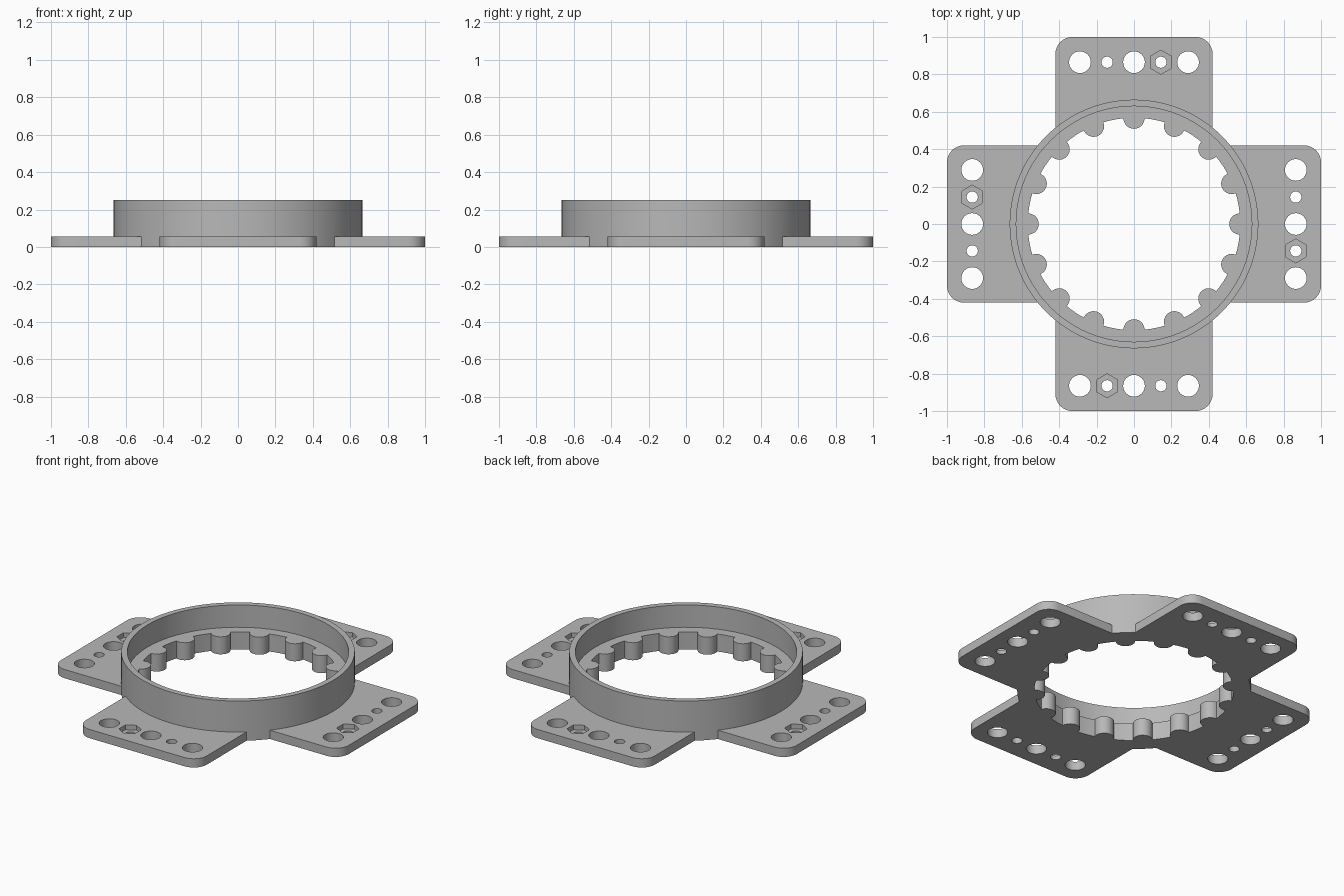
import bpy, bmesh
from math import pi, sin, cos

cube = bpy.data.objects.get("Cube")
if cube:
    bpy.data.objects.remove(cube, do_unlink=True)

PLATE, LEDGE, TOP = 0.055, 0.11, 0.25

grey = bpy.data.materials.new("plain_grey")
grey.use_nodes = True
colour = (0.48, 0.48, 0.48, 1)
grey.diffuse_color = colour
grey.node_tree.nodes["Principled BSDF"].inputs["Base Color"].default_value = colour


def arc(cx, cy, r, start, sweep, n):
    return [(cx + r * cos(start + sweep * i / n), cy + r * sin(start + sweep * i / n))
            for i in range(n + 1)]


def circle(cx, cy, r, n, start=0):
    return arc(cx, cy, r, start, 2 * pi, n)[:-1]


def prisms(name, outlines, z0, z1):
    """One object holding an upright prism for each outline."""
    bm = bmesh.new()
    for pts in outlines:
        face = bm.faces.new([bm.verts.new((x, y, z0)) for x, y in pts])
        ext = bmesh.ops.extrude_face_region(bm, geom=[face])["geom"]
        bmesh.ops.translate(bm, vec=(0, 0, z1 - z0),
                            verts=[v for v in ext if isinstance(v, bmesh.types.BMVert)])
    bmesh.ops.recalc_face_normals(bm, faces=bm.faces)
    me = bpy.data.meshes.new(name)
    bm.to_mesh(me)
    bm.free()
    ob = bpy.data.objects.new(name, me)
    bpy.context.collection.objects.link(ob)
    me.materials.append(grey)
    return ob


def combine(target, tool, operation):
    """Apply a boolean, then drop the tool."""
    mod = target.modifiers.new(operation, "BOOLEAN")
    mod.object, mod.operation, mod.solver = tool, operation, "EXACT"
    bpy.context.view_layer.objects.active = target
    bpy.ops.object.modifier_apply(modifier=mod.name)
    bpy.data.objects.remove(tool, do_unlink=True)


def turn(p, k):
    """Quarter turns about the centre."""
    for _ in range(k):
        p = (-p[1], p[0])
    return p


# Cross-shaped mounting plate with rounded arm ends
half, rad = 0.42, 0.09
arm = ([(half, -half)] + arc(1 - rad, -half + rad, rad, -pi / 2, pi / 2, 8)
       + arc(1 - rad, half - rad, rad, 0, pi / 2, 8))
cross = [turn(p, k) for k in range(4) for p in arm]
body = prisms("mounting_ring", [cross], 0, PLATE)

# Raised collar, recessed down to an inner ledge
combine(body, prisms("collar", [circle(0, 0, 0.665, 80)], 0, TOP), "UNION")
combine(body, prisms("recess", [circle(0, 0, 0.63, 80)], LEDGE, TOP + 0.1), "DIFFERENCE")

# Bore with round lugs left standing around it
bore = prisms("bore", [circle(0, 0, 0.568, 80)], -0.1, TOP + 0.1)
lugs = [circle(0.565 * cos(a), 0.565 * sin(a), 0.056, 28)
        for a in (i * pi / 8 for i in range(16))]
combine(bore, prisms("lugs", lugs, -0.2, TOP + 0.2), "DIFFERENCE")
combine(body, bore, "DIFFERENCE")

# Bolt holes in every arm, and a nut pocket over one small hole
holes, pockets = [], []
for k in range(4):
    for offset, r in ((-0.289, 0.058), (-0.144, 0.03), (0, 0.058), (0.144, 0.03), (0.289, 0.058)):
        x, y = turn((0.865, offset), k)
        holes.append(circle(x, y, r, 32))
    x, y = turn((0.865, -0.144), k)
    pockets.append(circle(x, y, 0.064, 6, pi / 2))
combine(body, prisms("holes", holes, -0.1, PLATE + 0.1), "DIFFERENCE")
combine(body, prisms("nut_pockets", pockets, 0.025, PLATE + 0.1), "DIFFERENCE")

# Smooth round walls, crisp rims
bpy.ops.object.select_all(action="DESELECT")
body.select_set(True)
bpy.context.view_layer.objects.active = body
bpy.ops.object.shade_smooth_by_angle(angle=pi / 9)
